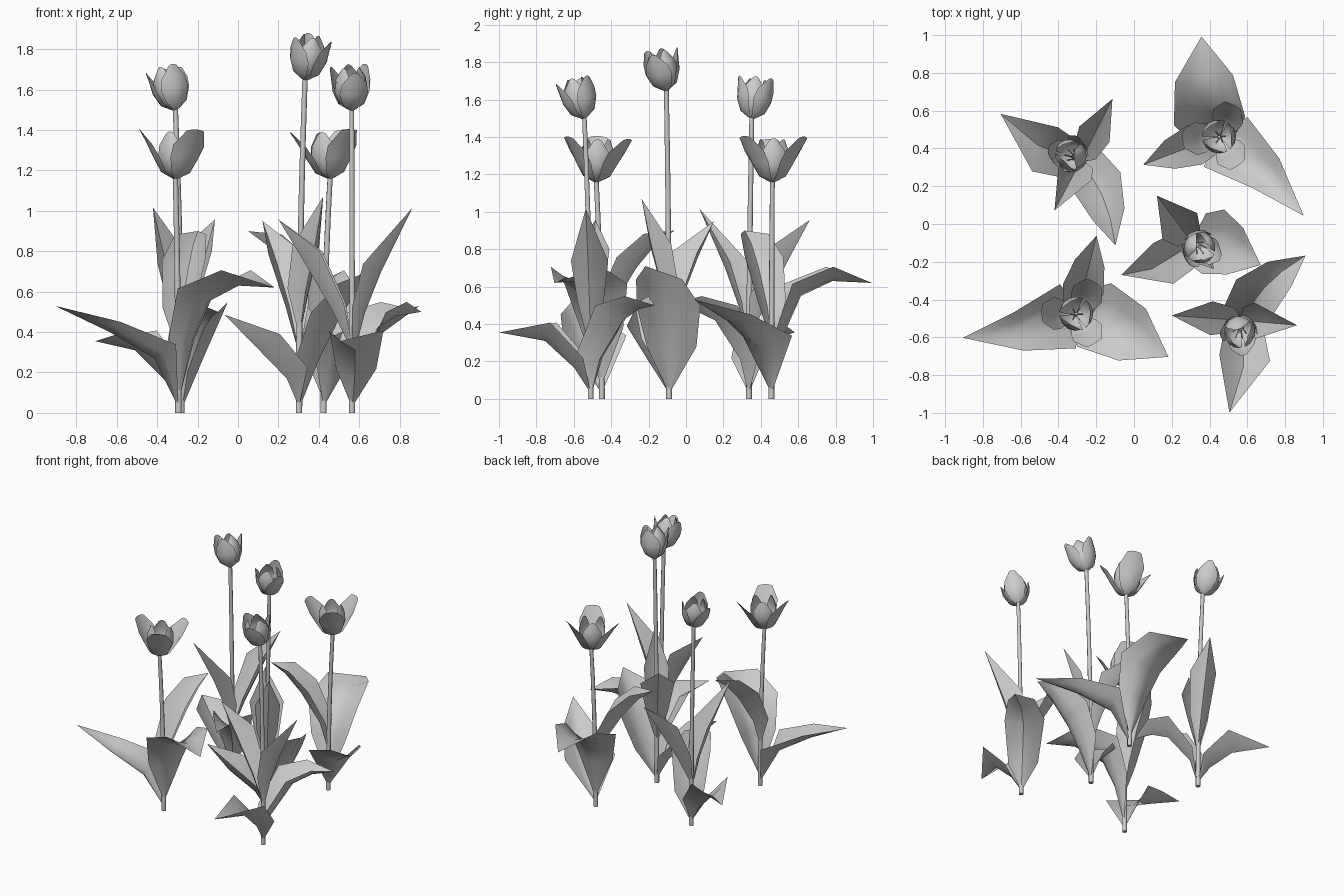
import bpy
from math import sin, cos, pi, radians
from mathutils import Vector, Matrix

if "Cube" in bpy.data.objects:
    bpy.data.objects.remove(bpy.data.objects["Cube"])


def make(name, verts, faces, mat, angle=60):
    me = bpy.data.meshes.new(name)
    me.from_pydata([mat @ Vector(v) for v in verts], [], faces)
    ob = bpy.data.objects.new(name, me)
    bpy.context.collection.objects.link(ob)
    bpy.ops.object.select_all(action='DESELECT')
    ob.select_set(True)
    bpy.context.view_layer.objects.active = ob
    bpy.ops.object.shade_smooth_by_angle(angle=radians(angle))
    return ob


def grid_faces(rows, cols):
    return [(i * cols + j, i * cols + j + 1, (i + 1) * cols + j + 1, (i + 1) * cols + j)
            for i in range(rows - 1) for j in range(cols - 1)]


# stem or stamen: tapered tube through rings
def tube(name, path, r0, r1, sides, mat):
    n = len(path)
    verts, faces = [], []
    for i, p in enumerate(path):
        r = r0 + (r1 - r0) * i / (n - 1)
        for k in range(sides):
            a = 2 * pi * k / sides
            verts.append((p[0] + r * cos(a), p[1] + r * sin(a), p[2]))
    for i in range(n - 1):
        for k in range(sides):
            k2 = (k + 1) % sides
            faces.append((i * sides + k, i * sides + k2,
                          (i + 1) * sides + k2, (i + 1) * sides + k))
    faces.append(tuple(reversed(range(sides))))
    faces.append(tuple(range((n - 1) * sides, n * sides)))
    make(name, verts, faces, mat)


# leaf: gutter-shaped blade along a spine of (reach, height, half width)
def leaf(name, azimuth, bend, fold, z0, rows, tip, mat):
    spine = [(0.012, z0, 0.014)] + rows + [(*tip, 0)]
    m = mat @ Matrix.Rotation(radians(azimuth), 4, 'Z')
    cols = (-1, -.5, 0, .5, 1)
    verts = []
    for i, (r, z, w) in enumerate(spine[:-1]):
        a, b = spine[max(i - 1, 0)], spine[i + 1]
        t = Vector((b[0] - a[0], b[1] - a[1])).normalized()
        off = bend * sin(pi * min(r / tip[0], 1))
        for s in cols:
            up = abs(s) ** 1.4 * fold * w
            verts.append((r - t.y * up, off + s * w, z + t.x * up))
    n, c = len(spine) - 1, len(cols)
    faces = grid_faces(n, c)
    verts.append((tip[0], 0, tip[1]))
    faces += [(c * (n - 1) + j, c * (n - 1) + j + 1, c * n) for j in range(c - 1)]
    make(name, verts, faces, m)


# petal: cupped strip of (radius, height, half angle)
def petal(name, azimuth, rows, mat):
    verts = []
    for r, z, h in rows:
        for s in (-1, -.5, 0, .5, 1):
            a = radians(azimuth + s * h)
            verts.append((r * cos(a), r * sin(a), z - 0.008 * s * s * (z > .15)))
    make(name, verts, grid_faces(len(rows), 5), mat)


CLOSED = ([(.014, 0, 60), (.066, .035, 52), (.093, .10, 52), (.097, .16, 40), (.102, .215, 12)],
          [(.012, .005, 60), (.06, .04, 55), (.084, .10, 56), (.074, .17, 48), (.045, .222, 20)])
OPEN = ([(.014, 0, 60), (.072, .03, 48), (.112, .10, 44), (.148, .17, 36), (.188, .24, 15)],
        [(.012, .005, 60), (.065, .04, 55), (.09, .10, 54), (.088, .17, 44), (.07, .23, 18)])

# each leaf: azimuth, sideways bend, fold, start height, rows, tip
TALL = dict(top=(-.03, .015, 1.50), tilt=(150, 15), petals=CLOSED, first=170, leaves=[
    (150, .045, .8, .05, [(.085, .165, .10), (.24, .31, .135)], (.492, .355)),
    (63, 0, 1.1, .33, [(.10, .51, .065), (.24, .75, .09)], (.365, .957)),
    (292, .035, .8, .05, [(.055, .21, .10), (.21, .42, .135), (.34, .48, .09)], (.485, .50)),
    (242, 0, .9, .30, [(.065, .50, .07), (.145, .70, .10)], (.30, 1.016))])
WIDE = dict(top=(-.015, -.03, 1.16), tilt=(50, 3), petals=OPEN, first=60, leaves=[
    (194, .04, .55, .05, [(.13, .27, .175), (.36, .40, .105)], (.63, .53)),
    (332, .015, .5, .10, [(.075, .36, .13), (.16, .55, .19), (.33, .63, .155)], (.54, .62)),
    (76, 0, .9, .33, [(.06, .49, .08), (.19, .70, .11), (.30, .83, .08)], (.40, .90))])
HIGH = dict(top=(.03, -.015, 1.65), tilt=(310, 14), petals=CLOSED, first=340, leaves=[
    (206, .045, .8, .05, [(.08, .17, .105), (.25, .32, .12)], (.41, .486)),
    (341, .035, .5, .05, [(.09, .25, .14), (.19, .45, .18), (.29, .60, .13)], (.39, .71)),
    (127, 0, .8, .33, [(.075, .52, .075), (.18, .74, .115)], (.30, .95)),
    (309, 0, .8, .42, [(.05, .60, .07), (.12, .81, .085)], (.19, 1.07))])


def tulip(label, x, y, turn, kind):
    m = Matrix.Translation((x, y, 0)) @ Matrix.Rotation(radians(turn), 4, 'Z')
    tx, ty, tz = kind['top']
    ts = [i / 6 for i in range(7)]
    tube(label + '_stem', [(tx * t * t, ty * t * t, (tz + .01) * t) for t in ts],
         .016, .013, 8, m)
    for i, spec in enumerate(kind['leaves']):
        leaf(f'{label}_leaf_{i + 1}', *spec, m)
    # flower head leans along the stem
    way, lean = kind['tilt']
    axis = Vector((-sin(radians(way)), cos(radians(way)), 0))
    h = m @ Matrix.Translation((tx, ty, tz)) @ Matrix.Rotation(radians(lean), 4, axis)
    outer, inner = kind['petals']
    for i in range(3):
        petal(f'{label}_outer_petal_{i + 1}', kind['first'] + 120 * i, outer, h)
        petal(f'{label}_inner_petal_{i + 1}', kind['first'] + 60 + 120 * i, inner, h)
    # stamens and pistil
    for i in range(6):
        a = i * pi / 3
        tube(f'{label}_stamen_{i + 1}',
             [(.01 * cos(a), .01 * sin(a), .01), (.035 * cos(a), .035 * sin(a), .12)],
             .003, .005, 4, h)
    tube(label + '_pistil', [(0, 0, 0), (0, 0, .11)], .008, .008, 6, h)


tulip('back_left_tulip', -.28, .337, 0, TALL)
tulip('front_right_tulip', .565, -.51, 113, TALL)
tulip('front_left_tulip', -.295, -.45, 0, WIDE)
tulip('back_right_tulip', .423, .457, 125, WIDE)
tulip('centre_tulip', .302, -.09, 0, HIGH)
